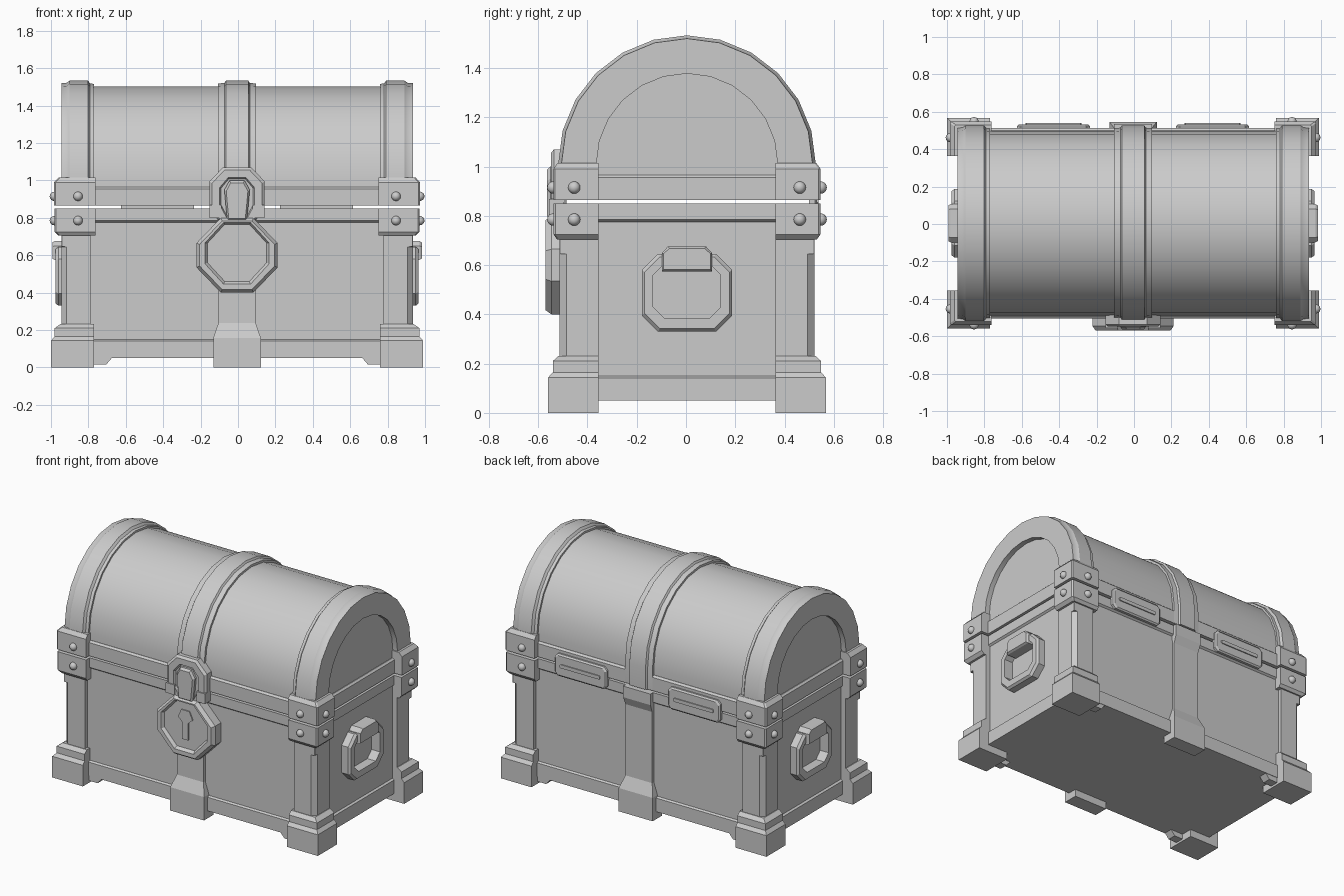
import bpy, bmesh, math

OX, OY = -0.005, 0.004          # small offset of the chest centre
CZ = 1.01                       # centre height of the lid arch


def loft(name, rings, cap=True, cyclic=False, smooth=False):
    """Skin a series of closed rings; optionally cap the ends or join last to first."""
    bm = bmesh.new()
    rows = [[bm.verts.new((x + OX, y + OY, z)) for x, y, z in r] for r in rings]
    pairs = list(zip(rows, rows[1:])) + ([(rows[-1], rows[0])] if cyclic else [])
    for a, b in pairs:
        n = len(a)
        for i in range(n):
            j = (i + 1) % n
            bm.faces.new((a[i], a[j], b[j], b[i]))
    if cap and not cyclic:
        bm.faces.new(rows[0])
        bm.faces.new(rows[-1])
    bmesh.ops.remove_doubles(bm, verts=bm.verts, dist=0.0005)
    bmesh.ops.recalc_face_normals(bm, faces=bm.faces)
    me = bpy.data.meshes.new(name)
    bm.to_mesh(me)
    bm.free()
    ob = bpy.data.objects.new(name, me)
    bpy.context.collection.objects.link(ob)
    if smooth:
        bpy.ops.object.select_all(action='DESELECT')
        ob.select_set(True)
        bpy.context.view_layer.objects.active = ob
        bpy.ops.object.shade_smooth_by_angle(angle=math.radians(30))
    return ob


def rect(hx, hy, z, cx=0, cy=0):
    return [(cx - hx, cy - hy, z), (cx + hx, cy - hy, z), (cx + hx, cy + hy, z), (cx - hx, cy + hy, z)]


def oct2(hw, z0, z1, cu, cv):
    """Octagon outline in a vertical plane, corners cut by cu, cv."""
    return [(-hw + cu, z0), (hw - cu, z0), (hw, z0 + cv), (hw, z1 - cv),
            (hw - cu, z1), (-hw + cu, z1), (-hw, z1 - cv), (-hw, z0 + cv)]


def front(outline, y, cx=0):
    return [(cx + u, y, v) for u, v in outline]


def arch_path(z0):
    """Unit arch stations: (cos, sin, z of leg or None)."""
    pts = [(1, 0, z0)]
    pts += [(math.cos(math.pi * i / 12), math.sin(math.pi * i / 12), None) for i in range(13)]
    return pts + [(-1, 0, z0)]


def arch_band(name, profile, z0):
    """Sweep an (x, radius) profile over the arch and down its legs."""
    rings = [[(x, r * c, CZ + r * s if z is None else z) for x, r in profile]
             for c, s, z in arch_path(z0)]
    return loft(name, rings, smooth=True)


# Chest body with bottom and top trim
loft("chest_body", [rect(hx, hy, z) for z, hx, hy in (
    (0.05, 0.92, 0.503), (0.142, 0.92, 0.503), (0.15, 0.907, 0.49),
    (0.775, 0.907, 0.49), (0.785, 0.92, 0.503), (0.85, 0.92, 0.503))])

# Lid rim and barrel
loft("lid_rim", [rect(0.922, 0.508, 0.865), rect(0.922, 0.508, 0.955), rect(0.91, 0.495, 0.966)])
loft("lid_barrel", [[(x, 0.493 * c, CZ + 0.493 * s if z is None else z) for c, s, z in arch_path(0.9)]
                    for x in (-0.905, 0.905)], smooth=True)

# Arched end bands and centre band
for s in (-1, 1):
    arch_band("lid_end_band", [(s * x, r) for x, r in (
        (0.765, 0.45), (0.765, 0.506), (0.785, 0.508), (0.797, 0.523), (0.895, 0.523),
        (0.912, 0.512), (0.94, 0.51), (0.94, 0.368), (0.89, 0.368), (0.89, 0.45))], 0.9)
arch_band("lid_centre_band", [(-0.102, 0.47), (-0.102, 0.508), (-0.068, 0.511), (-0.06, 0.523),
                              (0.06, 0.523), (0.068, 0.511), (0.102, 0.508), (0.102, 0.47)], 0.866)

# Corner pieces, mirrored to four corners
def corner(name, sx, sy, levels):
    """levels: z, inner x, outer x, outer y, chamfer of outside edge."""
    rings = []
    for z, xi, xo, yo, c in levels:
        ring = [(xi, 0.36), (xo, 0.36), (xo, yo - c), (xo - c, yo), (xi, yo)]
        rings.append([(sx * x, sy * y, z) for x, y in ring])
    loft(name, rings)


def rivet(x, y, z):
    bpy.ops.mesh.primitive_uv_sphere_add(segments=12, ring_count=8, radius=0.025,
                                         location=(x + OX, y + OY, z))
    bpy.context.object.name = "rivet"
    bpy.ops.object.shade_smooth()


for sx in (-1, 1):
    for sy in (-1, 1):
        corner("corner_foot", sx, sy, [
            (0, 0.765, 0.995, 0.564, 0), (0.143, 0.765, 0.995, 0.564, 0),
            (0.165, 0.765, 0.975, 0.545, 0), (0.21, 0.765, 0.975, 0.545, 0),
            (0.232, 0.765, 0.945, 0.522, 0)])
        corner("corner_post", sx, sy, [
            (0.2, 0.783, 0.94, 0.518, 0.028), (0.645, 0.783, 0.94, 0.518, 0.028),
            (0.646, 0.783, 0.94, 0.518, 0.003), (0.74, 0.783, 0.94, 0.518, 0.003)])
        corner("body_corner_bracket", sx, sy, [
            (0.705, 0.757, 0.955, 0.528, 0.008), (0.725, 0.757, 0.975, 0.542, 0.008),
            (0.85, 0.757, 0.975, 0.542, 0.008)])
        corner("lid_corner_bracket", sx, sy, [
            (0.865, 0.757, 0.978, 0.543, 0.008), (0.99, 0.757, 0.978, 0.543, 0.008),
            (1.015, 0.757, 0.955, 0.525, 0.008)])
        for z in (0.785, 0.915):
            rivet(sx * 0.85, sy * 0.543, z)
            rivet(sx * 0.977, sy * 0.458, z)
        # Little gusset beside each foot
        loft("foot_gusset", [[(sx * x, sy * y, z) for x, z in
                              ((0.78, 0.015), (0.7, 0.015), (0.668, 0.052), (0.78, 0.052))]
                             for y in (0.44, 0.5)])

# Centre straps with flared feet, front and back
for sy in (-1, 1):
    loft("centre_strap", [rect(hx, (y - 0.44) / 2, z, 0, sy * (y + 0.44) / 2) for z, hx, y in (
        (0, 0.127, 0.542), (0.158, 0.127, 0.542), (0.238, 0.1, 0.508), (0.72, 0.1, 0.508),
        (0.775, 0.102, 0.53), (0.85, 0.102, 0.53))])

# Back hinges: plate with a narrow pin
for sx in (-1, 1):
    cx = sx * 0.425
    plate = oct2(0.195, 0.785, 0.935, 0.022, 0.022)
    inner = oct2(0.185, 0.795, 0.925, 0.02, 0.02)
    loft("hinge_plate", [front(plate, 0.495, cx), front(plate, 0.52, cx), front(inner, 0.528, cx)])
    pin = oct2(0.15, 0.848, 0.872, 0.006, 0.006)
    loft("hinge_pin", [front(pin, 0.52, cx), front(pin, 0.535, cx)])

# Lock body: octagon with raised border and recessed face
loft("lock_body", [front(oct2(*o), y) for y, o in (
    (-0.49, (0.217, 0.40, 0.80, 0.13, 0.135)), (-0.55, (0.217, 0.40, 0.80, 0.13, 0.135)),
    (-0.574, (0.2, 0.417, 0.783, 0.12, 0.125)), (-0.574, (0.172, 0.445, 0.775, 0.1, 0.11)),
    (-0.555, (0.158, 0.46, 0.765, 0.092, 0.1)))])
key = [(-0.022, 0.52), (0.022, 0.52), (0.022, 0.635), (0.055, 0.665), (0.03, 0.718),
       (-0.03, 0.718), (-0.055, 0.665), (-0.022, 0.635)]
loft("keyhole", [front(key, -0.55), front(key, -0.562)])

# Hasp on the lid and shackle dropping into the lock
def hasp(k):
    return [(-0.105 + k, 0.79), (0.105 - k, 0.79), (0.148 - k, 0.87), (0.148 - k, 0.995 - k * 0.6),
            (0.075 - k * 0.5, 1.07 - k), (-0.075 + k * 0.5, 1.07 - k), (-0.148 + k, 0.995 - k * 0.6),
            (-0.148 + k, 0.87)]


loft("hasp_plate", [front(hasp(0), -0.49), front(hasp(0), -0.54), front(hasp(0.015), -0.553),
                    front(hasp(0.055), -0.553), front(hasp(0.062), -0.54)])
for x in (-0.115, 0.115):
    loft("hasp_tab", [rect(0.032, 0.03, z, x, -0.53) for z in (0.80, 0.868)])
shackle = [(-0.052, 0.785), (0.052, 0.785), (0.06, 0.86), (0.068, 0.95), (0.04, 1.0),
           (-0.04, 1.0), (-0.068, 0.95), (-0.06, 0.86)]
loft("shackle", [front(shackle, -0.52), front(shackle, -0.555),
                 front([(u * 0.85, 0.89 + (v - 0.89) * 0.88) for u, v in shackle], -0.568)])

# Side handles: octagonal ring and its holder
for sx in (-1, 1):
    def side(outline, x):
        return [(sx * x, u, v) for u, v in outline]
    big = oct2(0.183, 0.33, 0.645, 0.065, 0.065)
    mid = oct2(0.172, 0.342, 0.633, 0.062, 0.062)
    hole = oct2(0.137, 0.385, 0.605, 0.045, 0.045)
    loft("handle_ring", [side(big, 0.9), side(big, 0.955), side(mid, 0.97),
                         side(hole, 0.97), side(hole, 0.9)], cyclic=True)
    hold = [(-0.102, 0.575), (0.102, 0.575), (0.102, 0.65), (0.077, 0.676), (-0.077, 0.676), (-0.102, 0.65)]
    loft("handle_holder", [side(hold, 0.9), side(hold, 0.975),
                           side([(u * 0.93, 0.625 + (v - 0.625) * 0.85) for u, v in hold], 0.988)])
